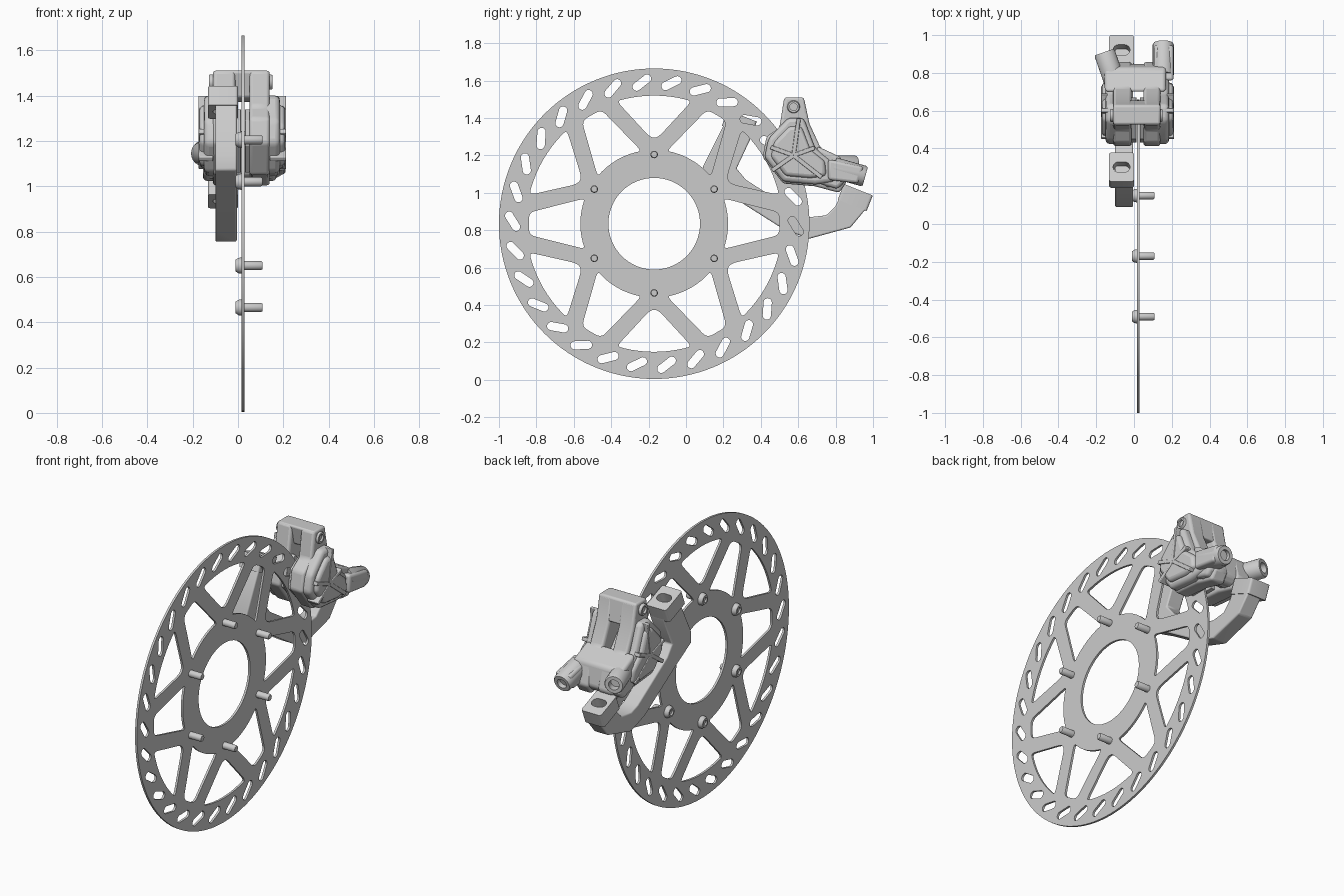
import bpy, bmesh, math
from mathutils import Matrix, Vector

if bpy.data.objects.get("Cube"):
    bpy.data.objects.remove(bpy.data.objects["Cube"])

grey = bpy.data.materials.new("metal_grey")
grey.use_nodes = True
grey.diffuse_color = (0.6, 0.6, 0.6, 1)
grey.node_tree.nodes["Principled BSDF"].inputs["Base Color"].default_value = (0.6, 0.6, 0.6, 1)

# Side frame: drawing (u, v) becomes world (y, z), depth runs along x
SIDE = Matrix(((0, 0, 1, 0), (1, 0, 0, 0), (0, 1, 0, 0), (0, 0, 0, 1)))
CY, CZ = -0.17, 0.835


def finish(name, bm, bevel=0.0, segments=3):
    bmesh.ops.recalc_face_normals(bm, faces=bm.faces)
    me = bpy.data.meshes.new(name)
    bm.to_mesh(me)
    bm.free()
    me.materials.append(grey)
    ob = bpy.data.objects.new(name, me)
    bpy.context.collection.objects.link(ob)
    if bevel:
        mod = ob.modifiers.new("round", 'BEVEL')
        mod.width, mod.segments, mod.limit_method = bevel, segments, 'ANGLE'
    bpy.ops.object.select_all(action='DESELECT')
    ob.select_set(True)
    bpy.context.view_layer.objects.active = ob
    bpy.ops.object.shade_smooth_by_angle(angle=math.radians(35))
    return ob


def solid(name, pts, x0, x1, bevel=0.0):
    """Side outline extruded along x."""
    bm = bmesh.new()
    face = bm.faces.new([bm.verts.new((x0, y, z)) for y, z in pts])
    ext = bmesh.ops.extrude_face_region(bm, geom=[face])
    moved = [g for g in ext["geom"] if isinstance(g, bmesh.types.BMVert)]
    bmesh.ops.translate(bm, verts=moved, vec=(x1 - x0, 0, 0))
    return finish(name, bm, bevel)


def plate(name, loops, depth, matrix):
    """Flat sheet whose inner loops are holes."""
    cu = bpy.data.curves.new(name, 'CURVE')
    cu.dimensions, cu.fill_mode, cu.extrude = '2D', 'BOTH', depth / 2
    for loop in loops:
        sp = cu.splines.new('POLY')
        sp.points.add(len(loop) - 1)
        sp.use_cyclic_u = True
        for p, (u, v) in zip(sp.points, loop):
            p.co = (u, v, 0, 1)
    tmp = bpy.data.objects.new(name + "_draft", cu)
    bpy.context.collection.objects.link(tmp)
    dg = bpy.context.evaluated_depsgraph_get()
    me = bpy.data.meshes.new_from_object(tmp.evaluated_get(dg))
    bm = bmesh.new()
    bm.from_mesh(me)
    bpy.data.objects.remove(tmp)
    bpy.data.meshes.remove(me)
    bmesh.ops.remove_doubles(bm, verts=bm.verts, dist=1e-5)
    bm.transform(matrix)
    return finish(name, bm)


def lathe(name, start, axis, profile, sides=24):
    """Turned part: profile of (radius, distance along axis)."""
    rot = Vector(axis).to_track_quat('Z', 'Y').to_matrix().to_4x4()
    bm = bmesh.new()
    vs = [bm.verts.new((r, 0, d)) for r, d in profile]
    edges = [bm.edges.new(e) for e in zip(vs, vs[1:])]
    bmesh.ops.spin(bm, geom=vs + edges, cent=(0, 0, 0), axis=(0, 0, 1),
                   angle=math.tau, steps=sides)
    bmesh.ops.remove_doubles(bm, verts=bm.verts, dist=1e-5)
    bm.transform(Matrix.Translation(start) @ rot)
    return finish(name, bm)


def polar(r, a, c=(0, 0)):
    return (c[0] + r * math.cos(a), c[1] + r * math.sin(a))


def arc(r, a0, a1, n):
    return [polar(r, a0 + (a1 - a0) * i / n) for i in range(n + 1)]


def soften(pts, radius, sharp=()):
    """Round the corners of a loop."""
    out = []
    for i, p in enumerate(pts):
        p, a, b = Vector(p), Vector(pts[i - 1]), Vector(pts[(i + 1) % len(pts)])
        if i in sharp:
            out.append(p[:])
            continue
        s = p + (a - p).normalized() * min(radius, (a - p).length * .48)
        e = p + (b - p).normalized() * min(radius, (b - p).length * .48)
        for k in range(6):
            t = k / 5
            out.append((s * (1 - t) ** 2 + p * 2 * t * (1 - t) + e * t * t)[:])
    return out


def turned(pts, a):
    c, s = math.cos(a), math.sin(a)
    return [(x * c - y * s, x * s + y * c) for x, y in pts]


def slot(length, width, n=8):
    h, r = (length - width) / 2, width / 2
    ends = ((h, -math.pi / 2), (-h, math.pi / 2))
    return [polar(r, a0 + math.pi * i / n, (cx, 0)) for cx, a0 in ends for i in range(n + 1)]


# Brake disc with spoke windows and slanted vents
rad = math.radians
loops = [arc(0.83, 0, math.tau * 127 / 128, 127), arc(0.245, 0, math.tau * 63 / 64, 63)]
rim = arc(0.685, rad(-17), rad(17), 10)
outer_win = soften([(0.46, 0.02), (0.46, -0.02)] + rim, 0.04, range(3, 12))
hub = arc(0.395, rad(20), rad(-20), 8)
inner_win = soften(hub + [(0.67, -0.06), (0.67, 0.06)], 0.035, range(1, 8))
for i in range(6):
    loops.append(turned(outer_win, rad(30 + 60 * i)))
    loops.append(turned(inner_win, rad(60 * i)))
for i in range(30):
    a = rad(59 + 12 * i)
    c = polar(0.757, a)
    loops.append([(c[0] + u, c[1] + v) for u, v in turned(slot(0.115, 0.044), a - rad(57))])
plate("brake_disc", loops, 0.013, Matrix.Translation((0.022, CY, CZ)) @ SIDE)

# Disc bolts with domed socket heads
bolt = [(0, 0.01), (0.016, 0.01), (0.016, 0), (0.026, 0), (0.034, 0.012), (0.036, 0.026),
        (0.02, 0.026), (0.02, 0.112), (0.016, 0.118), (0, 0.118)]
for i in range(6):
    y, z = polar(0.37, rad(30 + 60 * i), (CY, CZ))
    lathe(f"disc_bolt_{i + 1}", (-0.01, y, z), (1, 0, 0), bolt)

# Curved mounting bracket and its two slotted lugs
bracket = [(.21, 1.38), (.19, 1.34), (.09, 1.14), (.09, 1.07), (.23, .99), (.53, .80), (.66, .755),
           (.88, .815), (.975, .93), (.83, .99), (.80, .93), (.75, .88), (.66, .87), (.60, .89),
           (.32, 1.07), (.27, 1.13), (.345, 1.29), (.355, 1.33)]
solid("caliper_bracket", bracket, -0.1, -0.005, 0.008)
rect = soften([(-.066, -.083), (.066, -.083), (.066, .083), (-.066, .083)], 0.015)
for name, y, z in (("front_lug", .285, 1.37), ("rear_lug", .905, .975)):
    place = Matrix.Translation((-0.066, y, z)) @ Matrix.Rotation(-0.38, 4, 'X')
    plate(name, [rect, slot(0.09, 0.06)], 0.09, place)

# Caliper halves: full-height inner shell, lower shell, then domed cover
full = [(.525, 1.51), (.63, 1.51), (.66, 1.37), (.72, 1.24), (.83, 1.18), (.86, 1.06), (.82, 1.0),
        (.69, 1.035), (.52, 1.05), (.41, 1.19), (.43, 1.30), (.50, 1.35)]
lower = [(.545, 1.40), (.63, 1.40), (.69, 1.24), (.79, 1.16), (.80, 1.06),
         (.69, 1.045), (.52, 1.06), (.42, 1.19), (.44, 1.29)]
centre = Vector((.575, 1.2))


def shrink(pts, k):
    return [(centre + (Vector(p) - centre) * k)[:] for p in pts]


for side, xs in (("left", (.05, .14, .185, .208)), ("right", (-.012, -.11, -.15, -.17))):
    solid(side + "_caliper_shell", full, xs[0], xs[1], 0.015)
    solid(side + "_caliper_body", lower, xs[0], xs[2], 0.022)
    solid(side + "_caliper_cover", shrink(lower, .78), xs[0], xs[3], 0.02)
    # Raised ribs fanning out from the cover centre
    for n, (a, length) in enumerate(((82, .2), (-38, .19), (160, .13), (215, .14), (20, .12))):
        strip = [(0, -.011), (length, -.011), (length, .011), (0, .011)]
        pts = [(centre.x + u, centre.y + v) for u, v in turned(strip, rad(a))]
        top = xs[3] + math.copysign(.004, xs[3])
        solid(f"{side}_cover_rib_{n + 1}", pts, xs[1], top, 0.004)

# Bridges joining the halves over the disc edge
solid("top_bridge", [(.525, 1.51), (.63, 1.51), (.655, 1.37), (.55, 1.39)], -0.11, 0.14, 0.012)
solid("rear_bridge", [(.70, 1.25), (.83, 1.19), (.85, 1.06), (.81, 1.02), (.71, 1.05)],
      -0.155, 0.17, 0.018)

# Brake pads either side of the disc
pad = [(.43, 1.18), (.45, 1.29), (.53, 1.34), (.65, 1.20), (.67, 1.06), (.54, 1.06)]
for name, x0, x1 in (("left_pad", .031, .052), ("right_pad", -.014, .013)):
    solid(name, pad, x0, x1, 0.003)

# Clamp bolts through the caliper
clamp = [(0, .012), (.02, .012), (.02, 0), (.03, 0), (.034, .006), (.034, .274),
         (.03, .28), (.02, .28), (.02, .268), (0, .268)]
for name, y, z in (("upper_clamp_bolt", .575, 1.46), ("lower_clamp_bolt", .765, 1.065)):
    lathe(name, (-0.128, y, z), (1, 0, 0), clamp)

# Rear ports with open ends
port = [(0, 0), (.056, 0), (.056, .165), (.05, .175), (.03, .175), (.03, .13), (0, .13)]
lathe("left_port", (.155, .79, 1.135), (0, .96, -.27), port)
lathe("right_port", (-.10, .745, 1.145), (-.33, .95, 0), port)
solid("left_port_web", [(.76, 1.18), (.95, 1.14), (.92, 1.05), (.76, 1.07)], .105, .21, .015)
